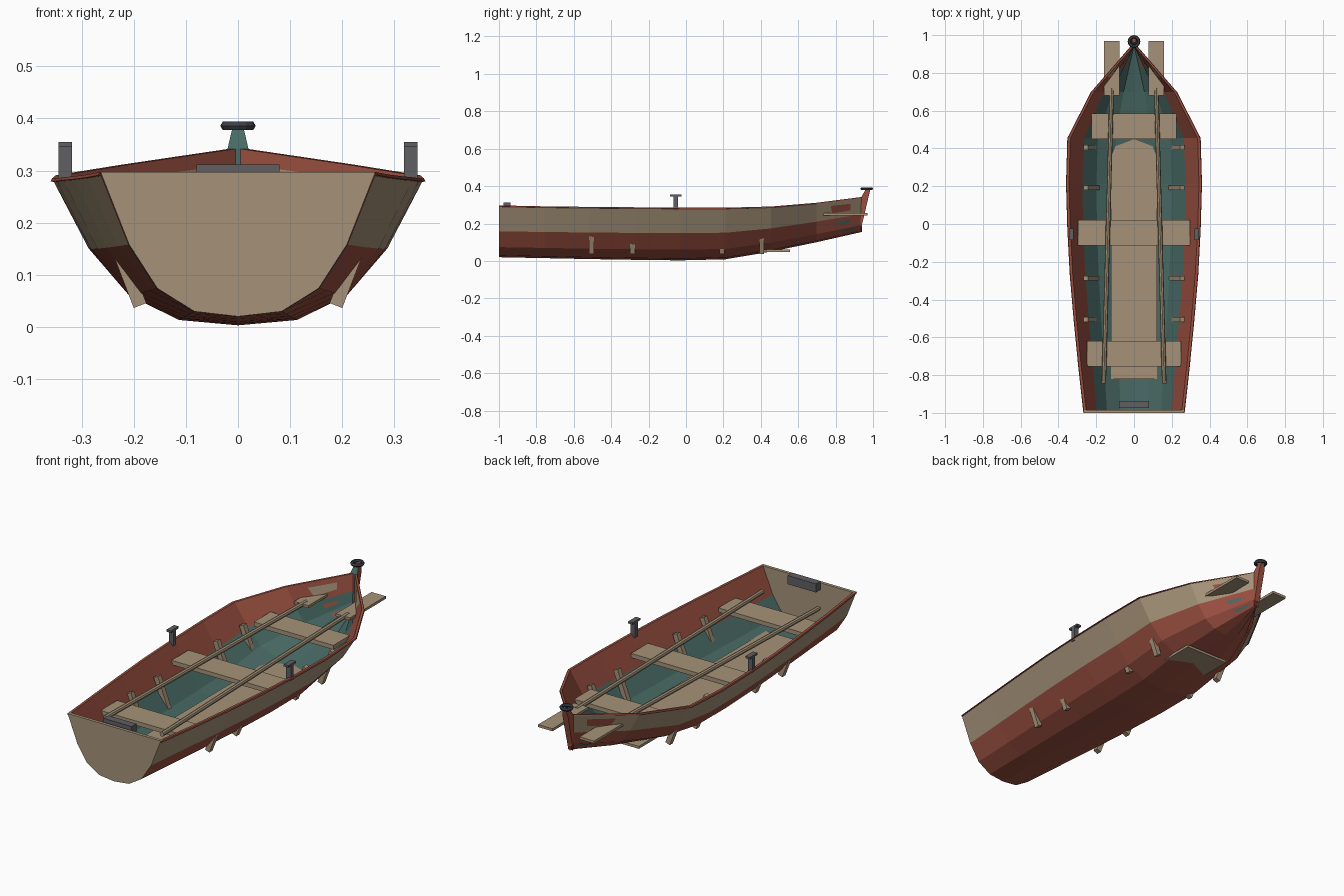
import bpy, bmesh, math
from mathutils import Vector, Matrix

if "Cube" in bpy.data.objects:
    bpy.data.objects.remove(bpy.data.objects["Cube"])


def material(name, rgb):
    m = bpy.data.materials.new(name)
    m.diffuse_color = (*rgb, 1)
    m.use_nodes = True
    m.node_tree.nodes["Principled BSDF"].inputs["Base Color"].default_value = m.diffuse_color
    return m


TAN = material("weathered wood", (0.38, 0.29, 0.19))
RUST = material("rust red paint", (0.33, 0.08, 0.052))
TEAL = material("teal paint", (0.066, 0.145, 0.13))
GREY = material("grey metal", (0.115, 0.115, 0.125))
DARK = material("dark iron", (0.045, 0.05, 0.06))


def finish(name, bm, *mats):
    bmesh.ops.recalc_face_normals(bm, faces=bm.faces)
    me = bpy.data.meshes.new(name)
    bm.to_mesh(me)
    bm.free()
    for m in mats:
        me.materials.append(m)
    ob = bpy.data.objects.new(name, me)
    bpy.context.collection.objects.link(ob)
    return ob


def box(name, lo, hi, mat, matrix=None):
    lo, hi = Vector(lo), Vector(hi)
    bm = bmesh.new()
    bmesh.ops.create_cube(bm, size=1)
    for v in bm.verts:
        v.co = (lo + hi) / 2 + v.co * (hi - lo)
    if matrix:
        bm.transform(matrix)
    return finish(name, bm, mat)


def rod(name, a, b, r, mat, sides=8):
    a, b = Vector(a), Vector(b)
    bm = bmesh.new()
    bmesh.ops.create_cone(bm, cap_ends=True, segments=sides, radius1=r, radius2=r,
                          depth=(b - a).length)
    bm.transform(Matrix.Translation((a + b) / 2) @
                 (b - a).to_track_quat('Z', 'Y').to_matrix().to_4x4())
    return finish(name, bm, mat)


# Hull stations: sheer half-width, sheer z, chine half-width, chine z, keel z
STATIONS = [
    (0.265, 0.297, 0.210, 0.158, 0.020),
    (0.292, 0.292, 0.231, 0.155, 0.015),
    (0.316, 0.289, 0.252, 0.152, 0.010),
    (0.337, 0.287, 0.270, 0.150, 0.006),
    (0.350, 0.285, 0.282, 0.149, 0.003),
    (0.357, 0.285, 0.287, 0.151, 0.009),
    (0.350, 0.291, 0.276, 0.174, 0.050),
    (0.226, 0.311, 0.172, 0.210, 0.100),
    (0.016, 0.342, 0.014, 0.250, 0.155),
]
STEP = 1.94 / 8
BOTTOM = [(0, 0), (0.4, 0.07), (0.74, 0.39), (1, 1)]
WALL = 0.013


def section(st):
    """Half section running from outer keel, over the rim, to inner keel."""
    sx, sz, cx, cz, kz = st
    outer = [(f * cx, kz + g * (cz - kz)) for f, g in BOTTOM]
    rim = [(cx + 0.95 * (sx - cx), cz + 0.95 * (sz - cz)), (sx + 0.003, sz - 0.006),
           (sx, sz), (max(sx - WALL, 0.002), sz)]
    inner = [(max(x - WALL * min(1, 4 * f), 0.001) if f else 0, z + 0.013 * (1 - 0.5 * f))
             for (x, z), (f, g) in zip(outer, BOTTOM)]
    return outer + rim + inner[::-1]


# Hull shell: rows coloured bottom, topside, rim, inner side, inner floor
ROW_MATS = [0, 0, 0, 1, 0, 0, 0, 0, 2, 2, 2]
bm = bmesh.new()
for side in (1, -1):
    rings = [[bm.verts.new((side * x, -1 + i * STEP, z)) for x, z in section(st)]
             for i, st in enumerate(STATIONS)]
    for a, b in zip(rings, rings[1:]):
        for k, m in enumerate(ROW_MATS):
            f = bm.faces.new((a[k], a[k + 1], b[k + 1], b[k]))
            f.material_index = m
    # bow closing strip
    last = rings[-1]
    for k in range(5):
        j = len(last) - 1 - k
        if j - 1 > k + 1:
            bm.faces.new((last[k], last[k + 1], last[j - 1], last[j]))
bmesh.ops.remove_doubles(bm, verts=bm.verts, dist=0.0002)
finish("hull", bm, RUST, TAN, TEAL)

# Transom board closing the stern
half = section(STATIONS[0])[:4] + [STATIONS[0][:2]]
outline = half + [(-x, z) for x, z in half[:0:-1]]
bm = bmesh.new()
f = bm.faces.new([bm.verts.new((x * 0.995, -1.0, z)) for x, z in outline])
ext = bmesh.ops.extrude_face_region(bm, geom=[f])
for v in ext["geom"]:
    if isinstance(v, bmesh.types.BMVert):
        v.co.y += 0.015
bm.faces.ensure_lookup_table()
for v in bm.verts:
    if v.co.y < -0.99:
        v.co.y = -1.001
finish("transom", bm, TAN)

# Stem post: tapered wedge with a painted aft face
profile = [(0.932, 0.155, 0.014), (0.938, 0.342, 0.02), (0.962, 0.385, 0.01),
           (0.986, 0.385, 0.01), (0.976, 0.342, 0.016)]
bm = bmesh.new()
left = [bm.verts.new((-w, y, z)) for y, z, w in profile]
right = [bm.verts.new((w, y, z)) for y, z, w in profile]
bm.faces.new(left)
bm.faces.new(right[::-1])
for i in range(5):
    j = (i + 1) % 5
    f = bm.faces.new((left[i], left[j], right[j], right[i]))
    f.material_index = 1 if i in (0, 1) else 0
finish("stem_post", bm, RUST, TEAL)

# Mooring ring lying on the stem head
bm = bmesh.new()
R, r, N, M = 0.025, 0.009, 12, 6
loops = []
for i in range(N):
    a = 2 * math.pi * i / N
    loops.append([bm.verts.new(((R + r * math.cos(b)) * math.cos(a),
                                0.966 + (R + r * math.cos(b)) * math.sin(a),
                                0.386 + r * math.sin(b)))
                  for b in (2 * math.pi * j / M for j in range(M))])
for i in range(N):
    p, q = loops[i], loops[(i + 1) % N]
    for j in range(M):
        bm.faces.new((p[j], p[(j + 1) % M], q[(j + 1) % M], q[j]))
finish("mooring_ring", bm, DARK)

# Floor boards and thwarts
box("floor_boards", (-0.122, -0.82, 0.049), (0.122, 0.556, 0.062), TAN)
for name, w, y0, y1 in (("bow_seat", 0.225, 0.45, 0.585),
                        ("middle_seat", 0.296, -0.115, 0.022),
                        ("stern_seat", 0.25, -0.755, -0.62)):
    box(name, (-w, y0, 0.2), (w, y1, 0.222), TAN)

# Stern pad
box("stern_pad", (-0.08, -0.975, 0.268), (0.08, -0.937, 0.312), GREY)

for side, tag in ((1, "right"), (-1, "left")):
    # Ribs leaning outwards through the planking
    for i, y in enumerate((0.405, 0.192, -0.287, -0.505)):
        lean = Matrix.Translation((side * 0.188, y, 0.041)) @ \
            Matrix.Rotation(side * math.radians(21), 4, 'Y')
        box(f"rib_{tag}_{i + 1}", (-0.013, -0.013, 0), (0.013, 0.013, 0.19), TAN, lean)
    # Oars: long shaft and flat blade
    rod(f"oar_shaft_{tag}", (side * 0.16, -0.845, 0.244), (side * 0.118, 0.72, 0.25),
        0.012, TAN)
    xs = sorted((side * 0.077, side * 0.158))
    box(f"oar_blade_{tag}", (xs[0], 0.68, 0.244), (xs[1], 0.97, 0.257), TAN)
    # Oarlocks: post with a crossbar
    x = side * 0.332
    box(f"oarlock_post_{tag}", (x - 0.013, -0.066, 0.27), (x + 0.013, -0.044, 0.347), GREY)
    box(f"oarlock_bar_{tag}", (x - 0.013, -0.086, 0.345), (x + 0.013, -0.024, 0.355), GREY)
